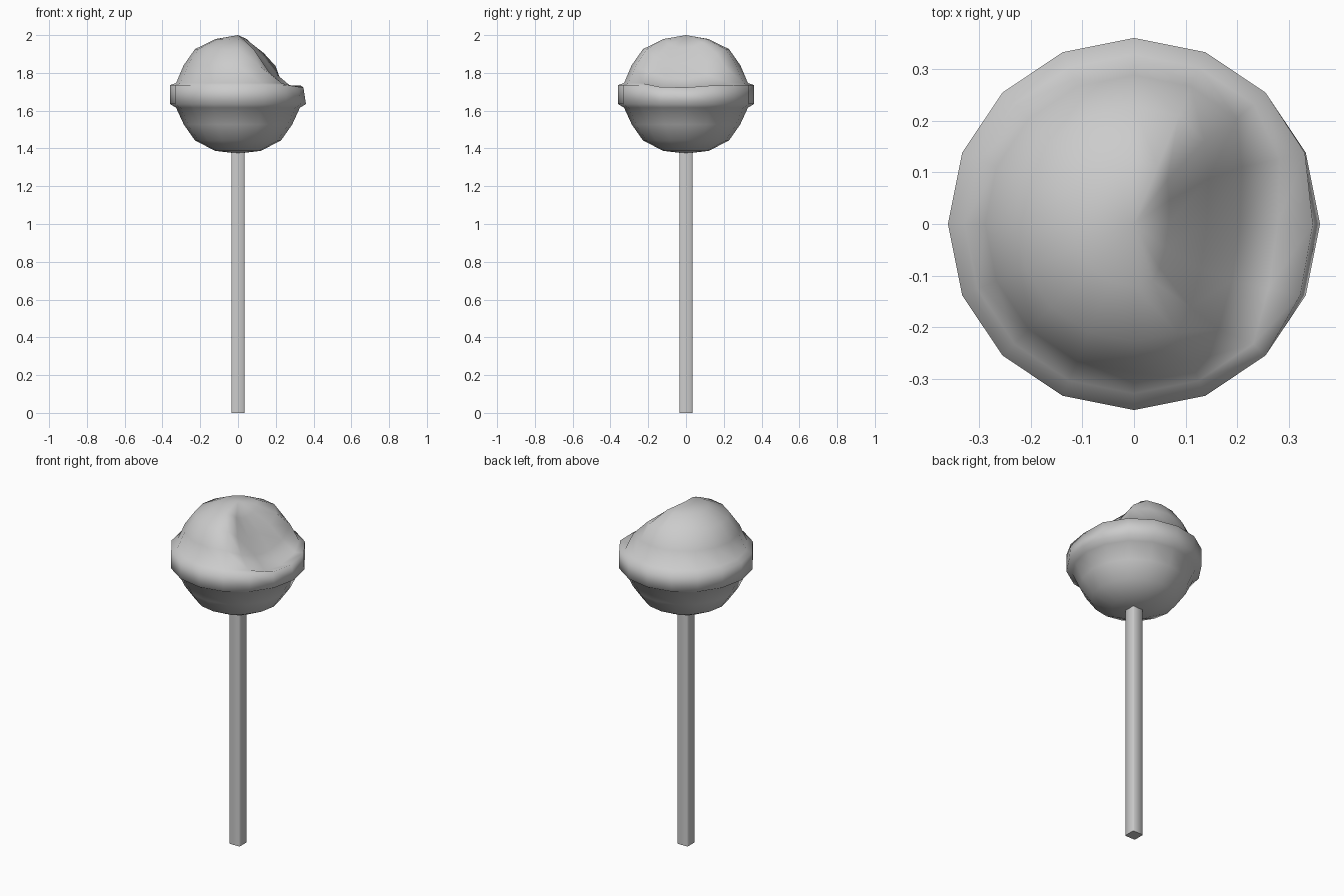
import bpy, bmesh, math
from mathutils import Vector

if "Cube" in bpy.data.objects:
    bpy.data.objects.remove(bpy.data.objects["Cube"])

SIDES = 16


def add_object(name, bm):
    bmesh.ops.recalc_face_normals(bm, faces=bm.faces)
    mesh = bpy.data.meshes.new(name)
    bm.to_mesh(mesh)
    bm.free()
    ob = bpy.data.objects.new(name, mesh)
    bpy.context.collection.objects.link(ob)
    for p in mesh.polygons:
        p.use_smooth = True
    return ob


# Candy ball with raised band: lathed profile
profile = [(0.12, 1.979), (0.2275, 1.926), (0.288, 1.84), (0.328, 1.746),
           (0.36, 1.735), (0.36, 1.635), (0.328, 1.616), (0.287, 1.527),
           (0.2275, 1.442), (0.12, 1.387)]
bm = bmesh.new()
rings = []
for r, z in profile:
    rings.append([bm.verts.new((r * math.cos(a), r * math.sin(a), z))
                  for a in (2 * math.pi * i / SIDES for i in range(SIDES))])
top = bm.verts.new((0, 0, 2.0))
bottom = bm.verts.new((0, 0, 1.373))
for i in range(SIDES):
    j = (i + 1) % SIDES
    bm.faces.new((top, rings[0][i], rings[0][j]))
    bm.faces.new((bottom, rings[-1][j], rings[-1][i]))
    for a, b in zip(rings, rings[1:]):
        bm.faces.new((a[i], b[i], b[j], a[j]))

# Bite: push the upper right side inward with a soft falloff
centre, reach = Vector((0.25, -0.03, 1.89)), 0.25
inward = Vector((-0.75, 0, -0.66))
for k, ring in enumerate(rings[:5]):
    depth = 0.045 if k == 4 else 0.12
    for v in ring:
        fall = 1 - ((v.co - centre).length / reach) ** 2
        if fall > 0:
            v.co += inward * depth * fall
add_object("candy", bm)

# Square stick with slightly softened corners
bm = bmesh.new()
bmesh.ops.create_cube(bm, size=1)
for v in bm.verts:
    v.co = Vector((v.co.x * 0.068, v.co.y * 0.068, (v.co.z + 0.5) * 1.42))
upright = [e for e in bm.edges if abs(e.verts[0].co.z - e.verts[1].co.z) > 1]
bmesh.ops.bevel(bm, geom=upright, offset=0.005, segments=1, affect='EDGES')
stick = add_object("stick", bm)
for e in stick.data.edges:
    za, zb = (stick.data.vertices[i].co.z for i in e.vertices)
    e.use_edge_sharp = abs(za - zb) < 0.01
